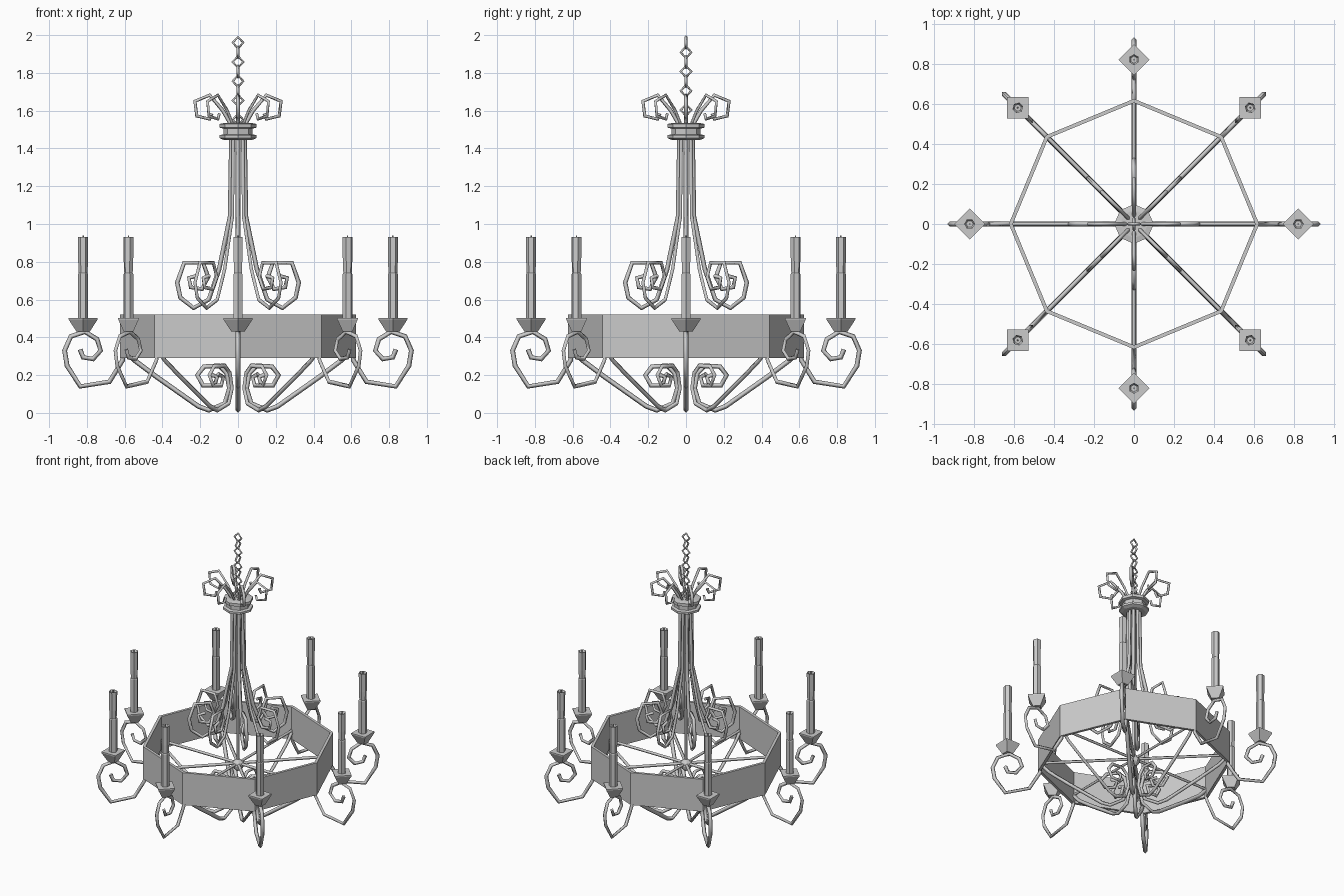
import bpy, bmesh
from math import sin, cos, pi

if "Cube" in bpy.data.objects:
    bpy.data.objects.remove(bpy.data.objects["Cube"])


def add_object(name, mesh, loc=(0, 0, 0), rot=0.0):
    ob = bpy.data.objects.new(name, mesh)
    ob.location = loc
    ob.rotation_euler = (0, 0, rot)
    bpy.context.collection.objects.link(ob)
    return ob


def lathe(name, profile, sides, closed=False):
    """Spin an (r, z) profile; open profiles are capped at both ends."""
    bm = bmesh.new()
    rings = [[bm.verts.new((r * cos(2 * pi * i / sides), r * sin(2 * pi * i / sides), z))
              for i in range(sides)] for r, z in profile]
    pairs = list(zip(rings, rings[1:]))
    if closed:
        pairs.append((rings[-1], rings[0]))
    else:
        bm.faces.new(rings[0])
        bm.faces.new(rings[-1])
    for a, b in pairs:
        for i in range(sides):
            j = (i + 1) % sides
            bm.faces.new((a[i], a[j], b[j], b[i]))
    bmesh.ops.recalc_face_normals(bm, faces=bm.faces)
    me = bpy.data.meshes.new(name)
    bm.to_mesh(me)
    bm.free()
    return me


def bar(name, points, radius, cyclic=False):
    """Four-sided wrought bar along (x, z) points, returned as a mesh."""
    cu = bpy.data.curves.new(name, 'CURVE')
    cu.dimensions = '3D'
    cu.bevel_depth = radius
    cu.bevel_resolution = 0
    cu.use_fill_caps = True
    sp = cu.splines.new('POLY')
    sp.points.add(len(points) - 1)
    for p, (x, z) in zip(sp.points, points):
        p.co = (x, 0, z, 1)
    sp.use_cyclic_u = cyclic
    ob = add_object(name + "_path", cu)
    bpy.context.view_layer.update()
    dg = bpy.context.evaluated_depsgraph_get()
    me = bpy.data.meshes.new_from_object(ob.evaluated_get(dg))
    me.name = name
    bpy.data.objects.remove(ob)
    return me


# Octagonal band
add_object("band", lathe("band", [(.625, .29), (.625, .52), (.605, .52), (.605, .29)], 8, True))

# Collar at the top of the stem
add_object("collar", lathe("collar", [
    (.075, 1.445), (.098, 1.455), (.098, 1.47), (.078, 1.475),
    (.078, 1.505), (.098, 1.51), (.098, 1.53), (.07, 1.535)], 8))

# Central rod and hub
add_object("centre_rod", lathe("centre_rod", [(.012, .34), (.012, 1.54)], 6))
add_object("hub", lathe("hub", [(.012, .30), (.035, .32), (.04, .34), (.035, .36), (.012, .38)], 8))

# Bars and scrolls repeated in eight directions
parts = {
    "candle_arm": bar("candle_arm", [
        (.61, .36), (.61, .28), (.68, .165), (.835, .14), (.905, .25), (.918, .33),
        (.885, .405), (.81, .43), (.746, .39), (.727, .33), (.767, .285),
        (.82, .294), (.836, .336)], .013),
    "lower_scroll": bar("lower_scroll", [
        (.605, .34), (.55, .28), (.43, .19), (.21, .035), (.155, .014), (.07, .05),
        (.045, .13), (.06, .21), (.10, .25), (.18, .245), (.215, .20), (.185, .145),
        (.125, .145), (.11, .19), (.15, .205)], .013),
    "stem_scroll": bar("stem_scroll", [
        (.035, 1.46), (.042, 1.04), (.10, .76), (.155, .60), (.235, .555), (.305, .61),
        (.322, .69), (.285, .795), (.185, .795), (.158, .72), (.19, .655), (.25, .665),
        (.26, .715), (.215, .725)], .012),
    "crown_scroll": bar("crown_scroll", [
        (.04, 1.53), (.08, 1.60), (.15, 1.682), (.228, 1.65), (.218, 1.572),
        (.15, 1.555), (.14, 1.585)], .010),
    "spoke": bar("spoke", [(.02, .35), (.61, .35)], .011),
}

# Drip pans and candles
pan = lathe("drip_pan", [(.035, .43), (.077, .495), (.077, .503)], 4)
candle = lathe("candle", [(.027, .50), (.027, .735), (.023, .74), (.026, .80),
                          (.027, .93), (.018, .915)], 6)
wick = lathe("wick", [(.005, .91), (.004, .938)], 4)

for k in range(8):
    a = k * pi / 4
    for name, me in parts.items():
        add_object(f"{name}_{k + 1}", me, rot=a)
    spot = (.82 * cos(a), .82 * sin(a), 0)
    for me in (pan, candle, wick):
        add_object(f"{me.name}_{k + 1}", me, spot, a)

# Hanging chain of alternating four-sided links
link = bar("chain_link", [(.028, 0), (0, .031), (-.028, 0), (0, -.031)], .007, True)
for i in range(9):
    add_object(f"chain_link_{i + 1}", link, (0, 0, 1.96 - .051 * i), (i % 2) * pi / 2)
